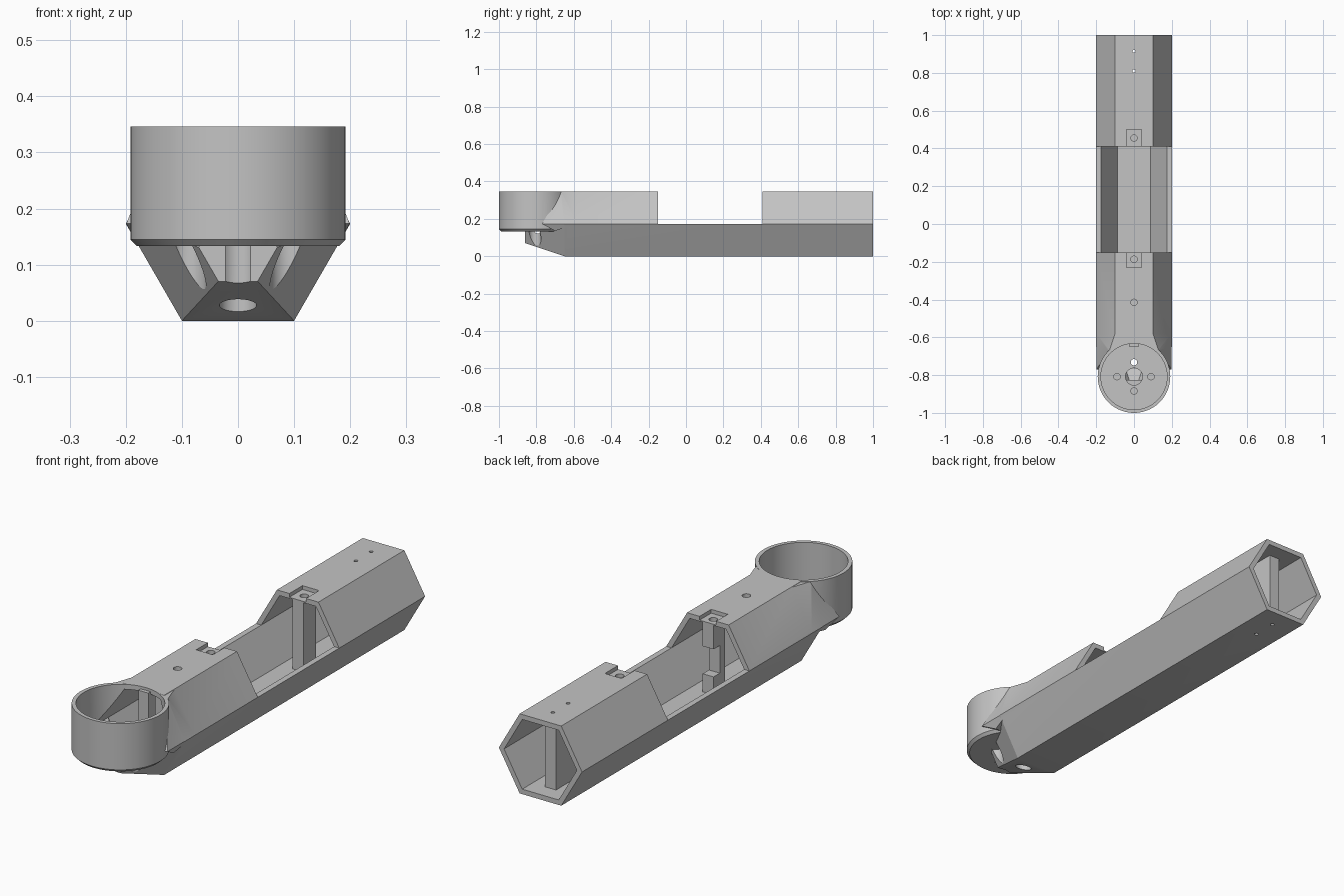
import bpy, bmesh, math

if "Cube" in bpy.data.objects:
    bpy.data.objects.remove(bpy.data.objects["Cube"], do_unlink=True)

grey = bpy.data.materials.new("plain_grey")
grey.use_nodes = True
colour = (0.55, 0.55, 0.55, 1)
grey.diffuse_color = colour
grey.node_tree.nodes["Principled BSDF"].inputs["Base Color"].default_value = colour

R = 0.2                        # outer hexagon radius
MID = R * math.sqrt(3) / 2     # height of the tube axis
WALL_R = 0.175                 # inner hexagon and cup radius
CUP_Y = -0.808


def finish(name, bm):
    bmesh.ops.recalc_face_normals(bm, faces=bm.faces)
    mesh = bpy.data.meshes.new(name)
    bm.to_mesh(mesh)
    bm.free()
    mesh.materials.append(grey)
    obj = bpy.data.objects.new(name, mesh)
    bpy.context.collection.objects.link(obj)
    return obj


def loft(name, rings):
    """Skin a closed solid through rings of points."""
    bm = bmesh.new()
    rows = [[bm.verts.new(p) for p in ring] for ring in rings]
    n = len(rows[0])
    for a, b in zip(rows, rows[1:]):
        for i in range(n):
            j = (i + 1) % n
            bm.faces.new((a[i], a[j], b[j], b[i]))
    bm.faces.new(rows[0])
    bm.faces.new(rows[-1])
    return finish(name, bm)


def hex_loft(name, stations):
    return loft(name, [[(r * math.cos(k * math.pi / 3), y,
                         zc + r * math.sin(k * math.pi / 3)) for k in range(6)]
                       for y, r, zc in stations])


def round_part(name, x, y, profile, n=32):
    return loft(name, [[(x + r * math.cos(k * math.tau / n),
                         y + r * math.sin(k * math.tau / n), z) for k in range(n)]
                       for z, r in profile])


def drill(x, y, r, z0, z1):
    return round_part("drill", x, y, [(z0, r), (z1, r)])


def prism(name, outline, y0, y1):
    return loft(name, [[(x, y, z) for x, z in outline] for y in (y0, y1)])


def box(name, half_w, y0, y1, z0, z1):
    return prism(name, [(-half_w, z0), (half_w, z0), (half_w, z1), (-half_w, z1)], y0, y1)


def boolean(obj, operation, *others):
    bpy.context.view_layer.objects.active = obj
    for other in others:
        other.hide_render = True
        mod = obj.modifiers.new("cut", 'BOOLEAN')
        mod.operation = operation
        mod.solver = 'EXACT'
        mod.object = other
        bpy.ops.object.modifier_apply(modifier=mod.name)
        bpy.data.objects.remove(other, do_unlink=True)


# Hexagonal tube with a tapered chin under the cup
shell = hex_loft("tube_shell", [(1, R, MID), (-0.65, R, MID), (-0.86, 0.07, 0.131)])

# Fairing that flares the tube into the cup
bm = bmesh.new()
for s in (-1, 1):
    for p in ((0.1, -0.58, 0.345), (0.199, -0.58, MID), (0.13, -0.668, 0.345),
              (0.199, -0.77, MID), (0.18, -0.7, 0.136)):
        bm.verts.new((s * p[0], p[1], p[2]))
bmesh.ops.convex_hull(bm, input=bm.verts)
fairing = finish("fairing", bm)

# Round cup with a chamfered lower rim
cup = round_part("cup", 0, CUP_Y, [(0.133, 0.18), (0.145, 0.192), (0.346, 0.192)], 96)
boolean(shell, 'UNION', fairing, cup)

# Hollow the tube, chin and cup, and open the cup into the tube
tube_core = hex_loft("tube_core", [(1.1, WALL_R, MID), (-0.64, WALL_R, MID),
                                   (-0.825, 0.05, 0.133)])
cup_core = round_part("cup_core", 0, CUP_Y, [(0.14, WALL_R), (0.5, WALL_R)], 96)
doorway = prism("doorway", [(-WALL_R, MID), (WALL_R, MID),
                            (WALL_R / 2, 0.325), (-WALL_R / 2, 0.325)], -0.8, -0.5)
# Open bay in the top half of the tube
bay = box("bay", 0.3, -0.15, 0.41, MID, 0.5)
boolean(shell, 'DIFFERENCE', tube_core, cup_core, doorway, bay)

# Cup floor with a shaft hole and four screw holes
floor = round_part("cup_floor", 0, CUP_Y, [(0.134, 0.178), (0.155, 0.178)], 96)
boolean(floor, 'DIFFERENCE', drill(0, CUP_Y, 0.045, 0, 0.3))
for dx, dy in ((0.09, 0), (-0.09, 0), (0, 0.076), (0, -0.076)):
    boolean(floor, 'DIFFERENCE', drill(dx, CUP_Y + dy, 0.017, 0, 0.3))
    # Wider screwdriver passage through the chin
    boolean(shell, 'DIFFERENCE', drill(dx, CUP_Y + dy, 0.033, -0.1, 0.134))

# Posts inside the tube
rear_post = box("rear_post", 0.026, 0.77, 0.93, 0.01, 0.335)
bay_rear_post = box("bay_rear_post", 0.026, 0.412, 0.5, 0.01, 0.33)
bay_front_post = box("bay_front_post", 0.026, -0.23, -0.152, 0.01, 0.33)
boolean(bay_front_post, 'DIFFERENCE', box("notch", 0.1, -0.195, -0.1, 0.1, 0.22))
box("cup_tab", 0.024, -0.65, -0.6, 0.2, 0.335)

# Screw pockets at both ends of the bay
for post, y0, y1, hole_y in ((bay_rear_post, 0.4, 0.5, 0.455),
                             (bay_front_post, -0.23, -0.14, -0.187)):
    boolean(shell, 'DIFFERENCE', box("pocket", 0.04, y0, y1, 0.33, 0.5))
    for part in (shell, post):
        boolean(part, 'DIFFERENCE', drill(0, hole_y, 0.017, 0.25, 0.5))

# Wire hole in the roof and through holes at the rear
boolean(shell, 'DIFFERENCE', drill(0, -0.415, 0.017, 0.25, 0.5))
for y in (0.81, 0.915):
    for part in (shell, rear_post):
        boolean(part, 'DIFFERENCE', drill(0, y, 0.008, -0.1, 0.5))

# Smooth the round walls, keep the hexagon edges crisp
for obj in bpy.context.view_layer.objects:
    obj.select_set(obj in (shell, floor))
bpy.context.view_layer.objects.active = shell
bpy.ops.object.shade_smooth_by_angle(angle=math.radians(20))
